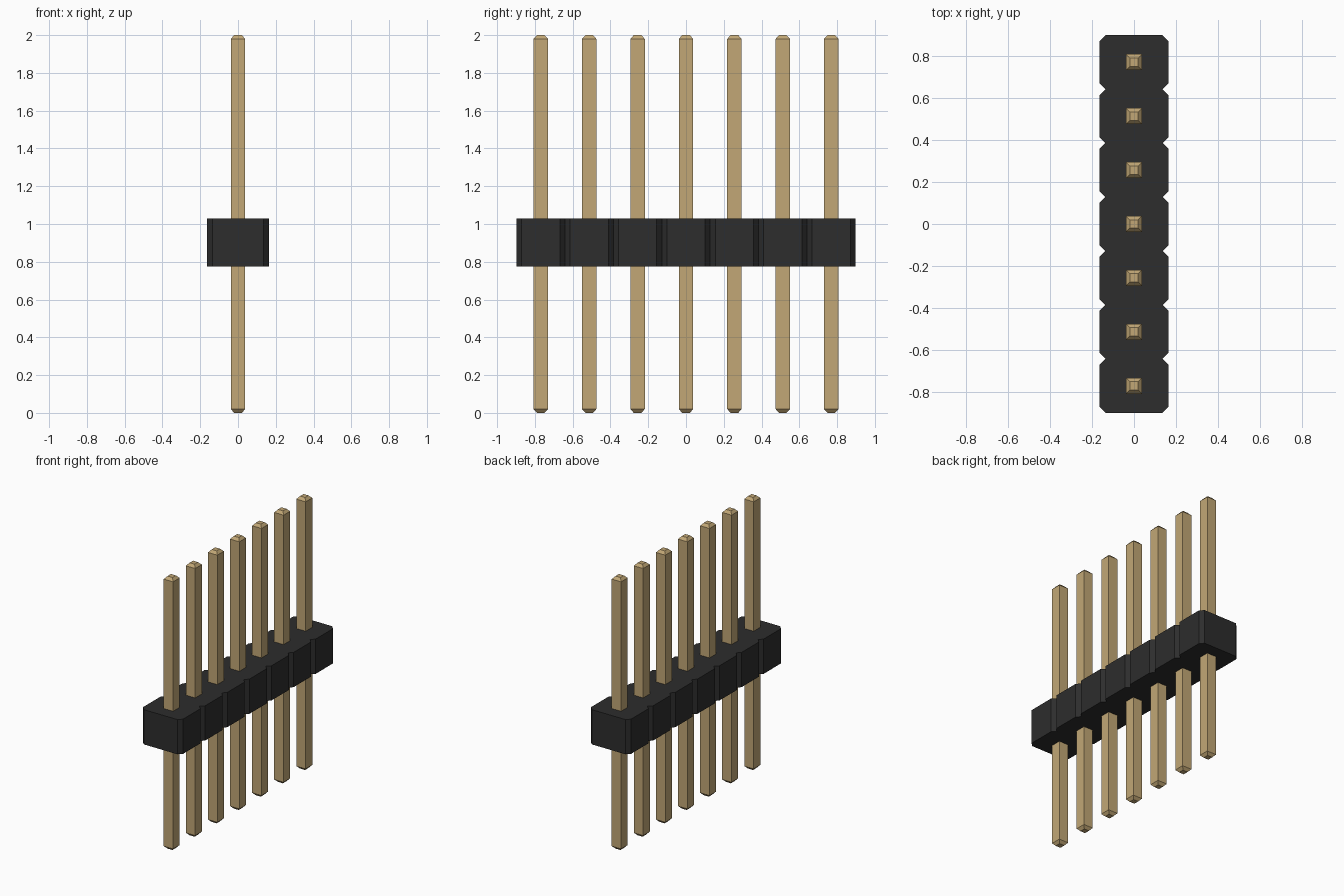
import bpy
import bmesh

PINS = 7
PITCH = 0.2563
BODY_HALF = 0.163
BODY_BOTTOM, BODY_TOP = 0.775, 1.03
NOTCH = 0.027
PIN_HALF, TIP_HALF, TIP_HEIGHT = 0.038, 0.02, 0.02
PIN_TOP = 2.0

cube = bpy.data.objects.get("Cube")
if cube:
    bpy.data.objects.remove(cube, do_unlink=True)


def make_material(name, rgb, roughness):
    mat = bpy.data.materials.new(name)
    mat.use_nodes = True
    mat.diffuse_color = (*rgb, 1)
    shader = mat.node_tree.nodes["Principled BSDF"]
    shader.inputs["Base Color"].default_value = (*rgb, 1)
    shader.inputs["Roughness"].default_value = roughness
    return mat


def loft(name, sections, mat):
    """Skin a closed solid through matching rings of points."""
    bm = bmesh.new()
    rings = [[bm.verts.new(p) for p in ring] for ring in sections]
    for low, high in zip(rings, rings[1:]):
        for i in range(len(low)):
            j = (i + 1) % len(low)
            bm.faces.new((low[i], low[j], high[j], high[i]))
    bm.faces.new(rings[0][::-1])
    bm.faces.new(rings[-1])
    bmesh.ops.recalc_face_normals(bm, faces=bm.faces)
    mesh = bpy.data.meshes.new(name)
    bm.to_mesh(mesh)
    bm.free()
    mesh.materials.append(mat)
    obj = bpy.data.objects.new(name, mesh)
    bpy.context.collection.objects.link(obj)
    return obj


def square(half, z):
    return [(-half, -half, z), (half, -half, z), (half, half, z), (-half, half, z)]


black = make_material("black plastic", (0.026, 0.026, 0.026), 0.6)
gold = make_material("gold metal", (0.54, 0.39, 0.18), 0.5)

centres = [(i - (PINS - 1) / 2) * PITCH for i in range(PINS)]

# Housing outline: chamfered cells joined by V notches along both sides
inner = BODY_HALF - NOTCH
right_side = []
for y in centres:
    right_side += [(inner, y - PITCH / 2),
                   (BODY_HALF, y - PITCH / 2 + NOTCH),
                   (BODY_HALF, y + PITCH / 2 - NOTCH)]
right_side.append((inner, centres[-1] + PITCH / 2))
outline = right_side + [(-x, y) for x, y in reversed(right_side)]
loft("housing", [[(x, y, z) for x, y in outline] for z in (BODY_BOTTOM, BODY_TOP)], black)

# Square pins with tapered tips, all sharing one mesh
profile = [(TIP_HALF, 0), (PIN_HALF, TIP_HEIGHT),
           (PIN_HALF, PIN_TOP - TIP_HEIGHT), (TIP_HALF, PIN_TOP)]
first_pin = loft("pin_1", [square(half, z) for half, z in profile], gold)
first_pin.location.y = centres[0]
for number, y in enumerate(centres[1:], 2):
    pin = bpy.data.objects.new(f"pin_{number}", first_pin.data)
    pin.location.y = y
    bpy.context.collection.objects.link(pin)
